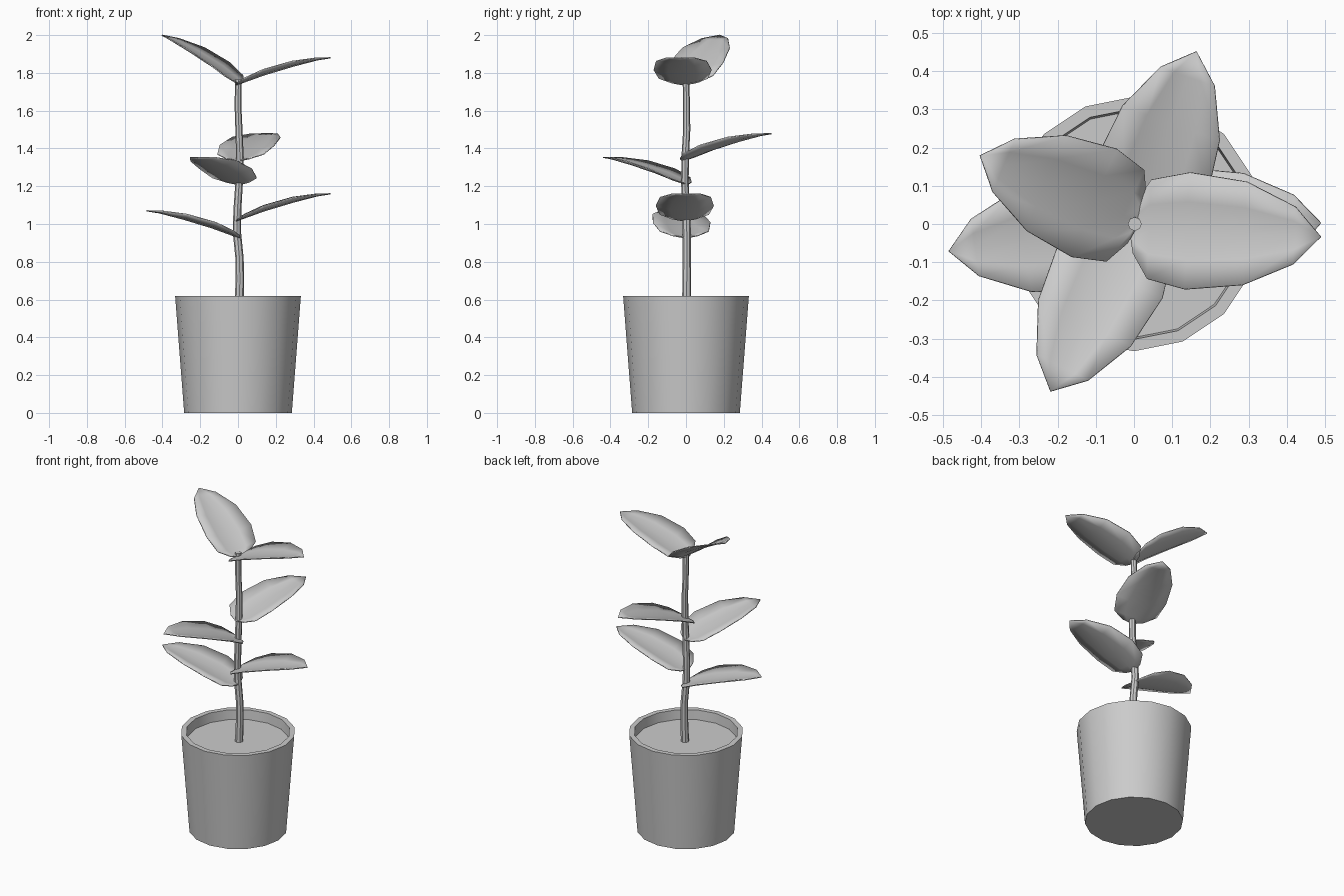
import bpy, bmesh, math
from mathutils import Matrix, Vector

if "Cube" in bpy.data.objects:
    bpy.data.objects.remove(bpy.data.objects["Cube"])


def finish(name, bm):
    bmesh.ops.recalc_face_normals(bm, faces=bm.faces)
    me = bpy.data.meshes.new(name)
    bm.to_mesh(me)
    bm.free()
    ob = bpy.data.objects.new(name, me)
    bpy.context.collection.objects.link(ob)
    smooth(ob)
    return ob


def smooth(ob):
    bpy.ops.object.select_all(action='DESELECT')
    ob.select_set(True)
    bpy.context.view_layer.objects.active = ob
    bpy.ops.object.shade_smooth_by_angle(angle=math.radians(40))


def tube(name, rings, sides):
    """Capped stack of rings given as (x, y, z, radius)."""
    bm = bmesh.new()
    loops = []
    for x, y, z, r in rings:
        loops.append([bm.verts.new((x + r * math.cos(2 * math.pi * i / sides),
                                    y + r * math.sin(2 * math.pi * i / sides), z))
                      for i in range(sides)])
    for a, b in zip(loops, loops[1:]):
        for i in range(sides):
            j = (i + 1) % sides
            bm.faces.new((a[i], a[j], b[j], b[i]))
    bm.faces.new(loops[0])
    bm.faces.new(loops[-1])
    return finish(name, bm)


# tapered pot with rim, closed inside by the soil
tube("pot", [(0, 0, 0, 0.285), (0, 0, 0.62, 0.333),
             (0, 0, 0.62, 0.302), (0, 0, 0.56, 0.297)], 16)

# gently wavy stem
tube("stem", [(0.005, 0.003, 0.555, 0.024), (0.01, 0.004, 0.70, 0.023),
              (0.008, 0.004, 0.82, 0.022), (-0.006, 0.004, 0.96, 0.022),
              (-0.003, 0.0, 1.08, 0.021), (0.006, -0.006, 1.22, 0.020),
              (0.01, -0.004, 1.36, 0.020), (0.005, 0.004, 1.50, 0.019),
              (0.0, 0.003, 1.62, 0.018), (0.002, 0.0, 1.765, 0.018)], 8)

# leaf stations: distance, half width, midrib height, edge lift
LEAF = [(0.0, 0.065, 0.0, 0.008), (0.04, 0.13, 0.014, 0.018),
        (0.14, 0.153, 0.050, 0.028), (0.29, 0.135, 0.095, 0.026),
        (0.42, 0.075, 0.129, 0.010)]


def leaf(name, base, heading, pitch=0):
    m = (Matrix.Translation(Vector(base)) @ Matrix.Rotation(math.radians(heading), 4, 'Z')
         @ Matrix.Rotation(math.radians(-pitch), 4, 'Y'))
    bm = bmesh.new()
    rows = [[bm.verts.new(m @ Vector((s, w * t, z + lift * t * t)))
             for t in (-1, -0.5, 0, 0.5, 1)] for s, w, z, lift in LEAF]
    tip = bm.verts.new(m @ Vector((0.49, 0, 0.14)))
    root = bm.verts.new(m @ Vector((-0.012, 0, -0.004)))
    for a, b in zip(rows, rows[1:]):
        for i in range(4):
            bm.faces.new((a[i], b[i], b[i + 1], a[i + 1]))
    for i in range(4):
        bm.faces.new((rows[-1][i], tip, rows[-1][i + 1]))
        bm.faces.new((root, rows[0][i], rows[0][i + 1]))
    ob = finish(name, bm)
    mod = ob.modifiers.new("thickness", 'SOLIDIFY')
    mod.thickness = 0.006
    mod.offset = 0


# six leaves spiralling up the stem
leaf("leaf_lower_left", (0, -0.003, 0.93), 188)
leaf("leaf_lower_right", (0, -0.01, 1.02), 1.5)
leaf("leaf_middle_front", (0, 0, 1.213), 243.5)
leaf("leaf_middle_back", (0, -0.01, 1.338), 70.5)
leaf("leaf_top_right", (0, -0.012, 1.74), -2.5)
leaf("leaf_top_left", (0.005, 0.01, 1.745), 157.5, 14)
